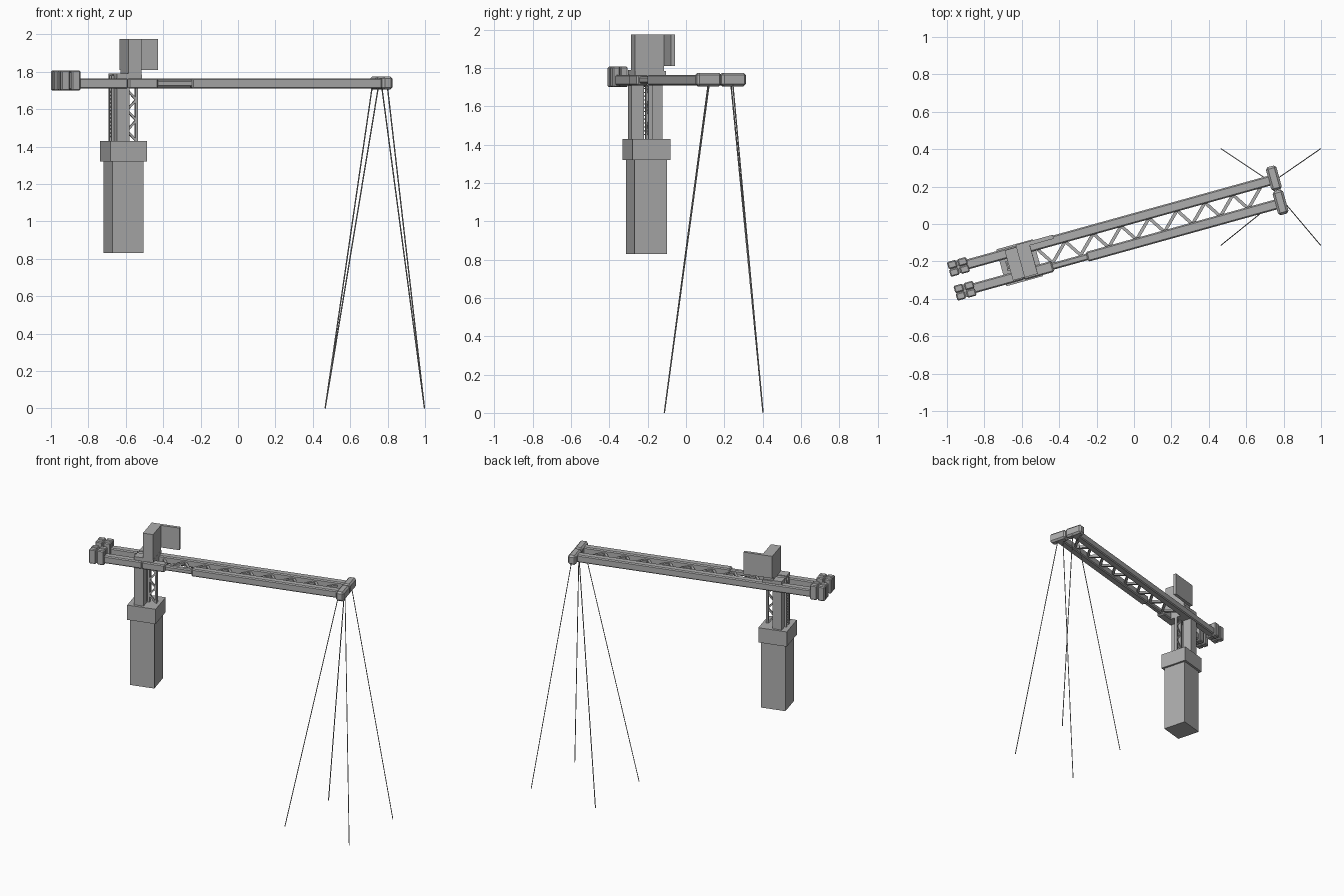
import bpy, math
from mathutils import Vector, Matrix

if "Cube" in bpy.data.objects:
    bpy.data.objects.remove(bpy.data.objects["Cube"])

# Local frame: u along the jib, v across it, origin at the mast axis
FRAME = Matrix.Translation((-0.611, -0.207, 0)) @ Matrix.Rotation(math.radians(15.5), 4, 'Z')

steel = bpy.data.materials.new("grey_steel")
steel.diffuse_color = (0.42, 0.42, 0.42, 1)
steel.use_nodes = True
steel.node_tree.nodes["Principled BSDF"].inputs["Base Color"].default_value = steel.diffuse_color


def box(name, u, v, z, bevel=0.0):
    """Box given by its (min, max) along u, v and z."""
    bpy.ops.mesh.primitive_cube_add(size=1)
    ob = bpy.context.object
    ob.name = name
    size = [b - a for a, b in (u, v, z)]
    mid = [(a + b) / 2 for a, b in (u, v, z)]
    ob.data.transform(Matrix.Diagonal((*size, 1)))
    ob.matrix_world = FRAME @ Matrix.Translation(mid)
    ob.data.materials.append(steel)
    if bevel:
        mod = ob.modifiers.new("bevel", 'BEVEL')
        mod.width = bevel
        mod.segments = 1
    return ob


def bar(name, a, b, thick):
    """Square bar between two world points."""
    a, b = Vector(a), Vector(b)
    d = b - a
    bpy.ops.mesh.primitive_cube_add(size=1)
    ob = bpy.context.object
    ob.name = name
    ob.data.transform(Matrix.Diagonal((thick, thick, d.length, 1)))
    ob.matrix_world = Matrix.Translation((a + b) / 2) @ d.to_track_quat('Z', 'Y').to_matrix().to_4x4()
    ob.data.materials.append(steel)
    return ob


def local_bar(name, a, b, thick):
    return bar(name, FRAME @ Vector(a), FRAME @ Vector(b), thick)


# Tower base and collar
box("tower_shaft", (-0.087, 0.087), (-0.087, 0.087), (0.83, 1.33))
box("tower_collar", (-0.102, 0.102), (-0.102, 0.102), (1.32, 1.43))

# Mast columns with a rung ladder between them
box("mast_column_front", (-0.06, 0.008), (-0.082, -0.014), (1.43, 1.79))
box("mast_column_back", (-0.06, 0.008), (0.018, 0.085), (1.43, 1.79))
for v in (-0.02, 0.022):
    box("ladder_rail", (-0.075, -0.06), (v - 0.006, v + 0.006), (1.43, 1.78))
for i in range(16):
    z = 1.45 + i * 0.02
    box("ladder_rung", (-0.072, -0.064), (-0.02, 0.022), (z, z + 0.006))

# Mast lattice
for u in (0.018, 0.07):
    box("lattice_post", (u - 0.007, u + 0.007), (-0.009, 0.013), (1.43, 1.78))
for i in range(6):
    z = 1.43 + i * 0.055
    ua, ub = (0.018, 0.07) if i % 2 else (0.07, 0.018)
    local_bar("lattice_diagonal", (ua, 0.002, z), (ub, 0.002, z + 0.055), 0.012)
box("mast_head", (-0.06, 0.078), (-0.082, 0.085), (1.71, 1.785))

# Upper cabinet and wind panel
box("upper_cabinet", (0.004, 0.077), (-0.083, 0.075), (1.785, 1.975))
box("wind_panel", (0.004, 0.21), (0.075, 0.097), (1.81, 1.975))

# Jib beams, the front one with a slim section near the mast
BZ = (1.71, 1.765)


def beam(name, u, side, half=0.027, z=BZ):
    return box(name, u, (side * 0.066 - half, side * 0.066 + half), z, 0.007)


beam("jib_beam_back", (-0.28, 1.42), 1)
beam("tail_beam_front", (-0.28, 0.0), -1)
beam("front_sleeve", (0.0, 0.165), -1, 0.03)
beam("front_slim_section", (0.15, 0.37), -1, 0.018, (1.72, 1.755))
beam("jib_beam_front", (0.355, 1.42), -1)

# Zigzag bracing between the beams
pitch = 0.155
for i in range(8):
    u = 0.11 + i * pitch
    local_bar("jib_brace", (u, 0.045, 1.737), (u + 0.06, -0.048, 1.737), 0.017)
    local_bar("jib_brace", (u + 0.06, -0.048, 1.737), (u + pitch, 0.045, 1.737), 0.017)

# Counterweights: two by two blocks on each tail
for side in (-1, 1):
    for u in ((-0.375, -0.326), (-0.318, -0.268)):
        for dv in (-0.021, 0.021):
            c = side * 0.066 + dv
            box("counterweight_block", u, (c - 0.02, c + 0.02), (1.70, 1.807), 0.006)
    box("counterweight_core", (-0.368, -0.275), (side * 0.066 - 0.035, side * 0.066 + 0.035), (1.71, 1.797))

# End cap in two halves
for v in ((-0.128, 0.004), (0.006, 0.138)):
    box("jib_end_cap", (1.401, 1.459), v, (1.705, 1.775), 0.012)

# Splayed stay cables to the ground
stays = [((0.716, 0.235), (0.466, 0.402)), ((0.749, 0.115), (0.466, -0.113)),
         ((0.80, 0.12), (0.997, -0.113)), ((0.77, 0.245), (0.997, 0.402))]
for top, foot in stays:
    bar("stay_cable", (*foot, 0.001), (*top, 1.71), 0.005)
